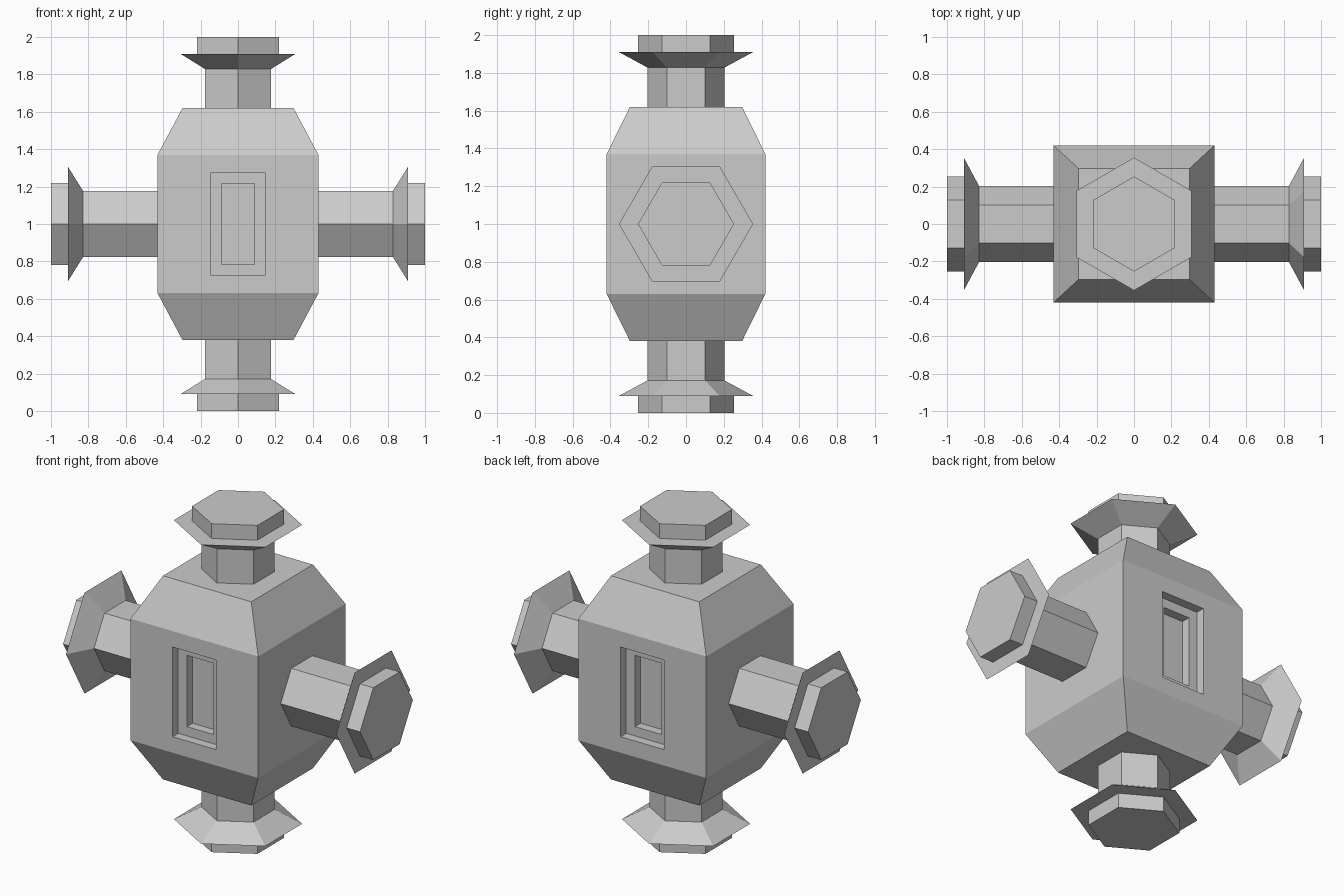
import bpy, bmesh, math
from mathutils import Matrix, Vector

cube = bpy.data.objects.get("Cube")
if cube:
    bpy.data.objects.remove(cube, do_unlink=True)

GREY = (0.6, 0.6, 0.6, 1)
grey = bpy.data.materials.new("plain grey")
grey.use_nodes = True
grey.diffuse_color = GREY
grey.node_tree.nodes["Principled BSDF"].inputs["Base Color"].default_value = GREY

CENTRE = Vector((0, 0, 1))


def finish(bm, name, matrix):
    bmesh.ops.recalc_face_normals(bm, faces=bm.faces)
    mesh = bpy.data.meshes.new(name)
    bm.to_mesh(mesh)
    bm.free()
    mesh.materials.append(grey)
    obj = bpy.data.objects.new(name, mesh)
    obj.matrix_world = matrix
    bpy.context.collection.objects.link(obj)


def loft(bm, rings):
    """Skin a stack of equal-sized rings and cap both ends."""
    loops = [[bm.verts.new(p) for p in ring] for ring in rings]
    for low, high in zip(loops, loops[1:]):
        for i in range(len(low)):
            j = (i + 1) % len(low)
            bm.faces.new((low[i], low[j], high[j], high[i]))
    bm.faces.new(loops[0][::-1])
    bm.faces.new(loops[-1])


def rectangle(hx, hy, z):
    return [(sx * hx, sy * hy, z) for sx, sy in ((-1, -1), (1, -1), (1, 1), (-1, 1))]


def hexagon(radius, z):
    return [(radius * math.sin(math.tau * i / 6), radius * math.cos(math.tau * i / 6), z)
            for i in range(6)]


# Body: square block with tapered ends
WIDE, DEEP, END = 0.43, 0.42, 0.297
bm = bmesh.new()
loft(bm, [rectangle(END, END, -0.62), rectangle(WIDE, DEEP, -0.37),
          rectangle(WIDE, DEEP, 0.37), rectangle(END, END, 0.62)])
bmesh.ops.recalc_face_normals(bm, faces=bm.faces)

# Stepped rectangular recess in the front and back of the body
STEPS = [(0.147, 0.273, 0), (0.147, 0.273, 0.055), (0.089, 0.217, 0.055), (0.089, 0.217, 0.11)]
for face in [f for f in bm.faces if abs(f.normal.y) > 0.99]:
    side = math.copysign(1, face.normal.y)
    for half_w, half_h, sink in STEPS:
        face = bmesh.ops.extrude_discrete_faces(bm, faces=[face])["faces"][0]
        for v in face.verts:
            v.co = (math.copysign(half_w, v.co.x), side * (DEEP - sink),
                    math.copysign(half_h, v.co.z))
finish(bm, "body", Matrix.Translation(CENTRE))

# Four hexagonal arms, each with a flared collar and an end cap
ARM = [(0.203, 0.6), (0.203, 0.828), (0.355, 0.91), (0.254, 0.91), (0.254, 1.0)]
SIDE_ARM = [(0.203, 0.42)] + ARM[1:]
for name, turn, profile in (("top_arm", 0, ARM), ("left_arm", 90, SIDE_ARM),
                            ("bottom_arm", 180, ARM), ("right_arm", 270, SIDE_ARM)):
    bm = bmesh.new()
    loft(bm, [hexagon(r, z) for r, z in profile])
    finish(bm, name, Matrix.Translation(CENTRE) @ Matrix.Rotation(math.radians(turn), 4, "Y"))
